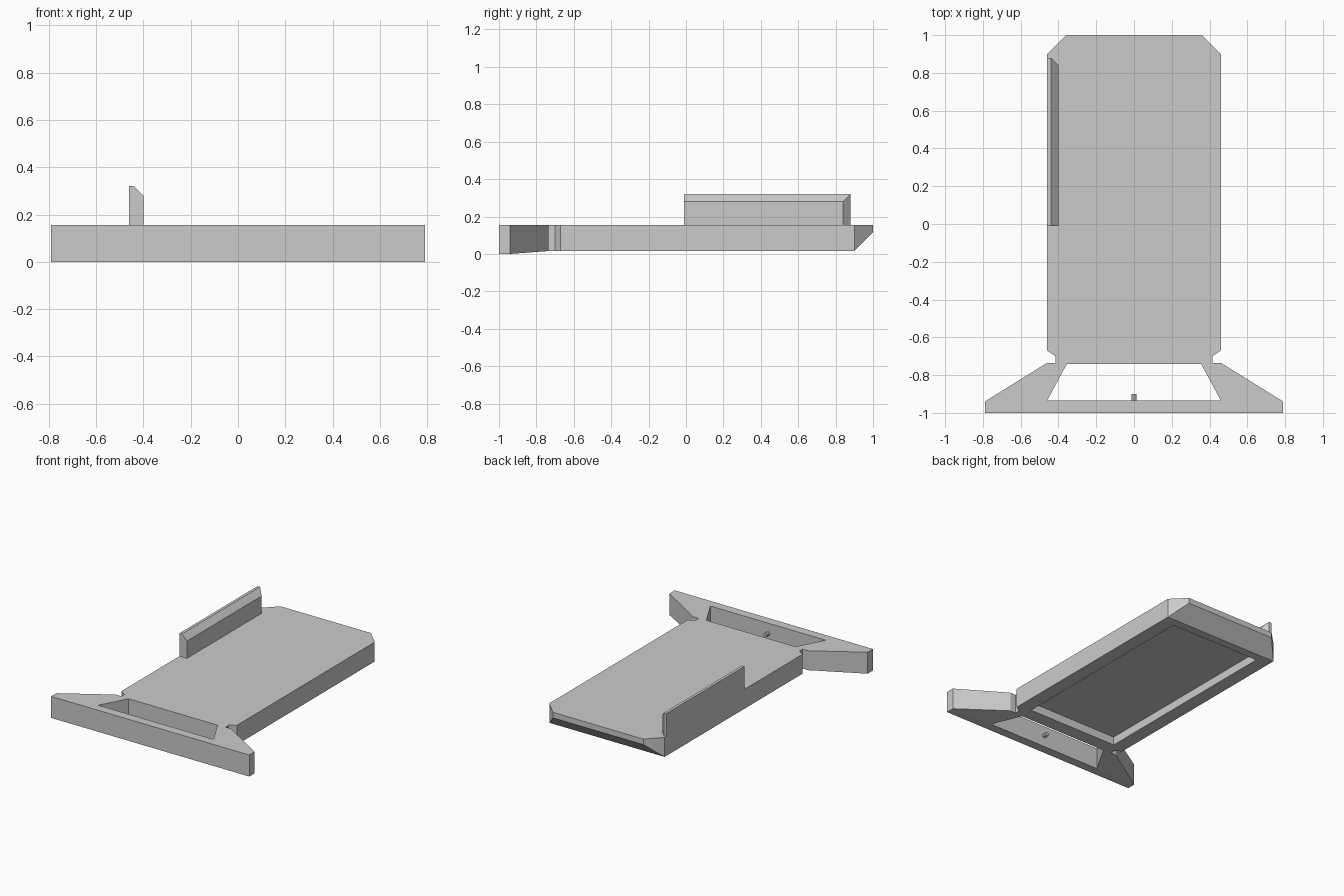
import bpy, bmesh
from math import pi
from mathutils import Matrix

if "Cube" in bpy.data.objects:
    bpy.data.objects.remove(bpy.data.objects["Cube"])

TOP = 0.155
FLOOR = 0.015


def prism(points, vec):
    """Closed bmesh made by sweeping a flat outline along vec."""
    bm = bmesh.new()
    face = bm.faces.new([bm.verts.new(p) for p in points])
    res = bmesh.ops.extrude_face_region(bm, geom=[face], use_keep_orig=True)
    verts = [g for g in res["geom"] if isinstance(g, bmesh.types.BMVert)]
    bmesh.ops.translate(bm, verts=verts, vec=vec)
    bmesh.ops.recalc_face_normals(bm, faces=bm.faces)
    return bm


def slice_mesh(bm, co, no, remove=False):
    """Cut along a plane; optionally discard and cap the outer side."""
    geom = bm.verts[:] + bm.edges[:] + bm.faces[:]
    res = bmesh.ops.bisect_plane(bm, geom=geom, plane_co=co, plane_no=no,
                                 clear_outer=remove)
    if remove:
        edges = [g for g in res["geom_cut"] if isinstance(g, bmesh.types.BMEdge)]
        bmesh.ops.contextual_create(bm, geom=edges)


def finish(bm, name):
    bmesh.ops.recalc_face_normals(bm, faces=bm.faces)
    mesh = bpy.data.meshes.new(name)
    bm.to_mesh(mesh)
    bm.free()
    obj = bpy.data.objects.new(name, mesh)
    bpy.context.collection.objects.link(obj)
    return obj


def mirrored(half, z):
    """Full symmetric outline from its right half."""
    return [(x, y, z) for x, y in half] + [(-x, y, z) for x, y in reversed(half)]


def cut(target, cutter):
    mod = target.modifiers.new(cutter.name, 'BOOLEAN')
    mod.operation = 'DIFFERENCE'
    mod.solver = 'EXACT'
    mod.object = cutter
    cutter.hide_render = True
    cutter.hide_viewport = True


# Main plate with flared crossbar
half = [(0.79, -1), (0.79, -0.94), (0.46, -0.735), (0.415, -0.735),
        (0.415, -0.70), (0.46, -0.67), (0.46, 0.90), (0.36, 1)]
bm = prism(mirrored(half, FLOOR), (0, 0, TOP - FLOOR))
# sloping underside of the back end
slice_mesh(bm, (0, 0.90, FLOOR), (0, 0.10, -0.10), remove=True)
# crossbar underside drops slightly below the plate
slice_mesh(bm, (0, -0.74, 0), (0, 1, 0))
slice_mesh(bm, (0, -0.94, 0), (0, 1, 0))
for v in bm.verts:
    if v.co.z < FLOOR + 0.001 and v.co.y < -0.93:
        v.co.z = 0
plate = finish(bm, "plate")

# Trapezoid window and shallow underside recess
window = [(0.46, -0.935), (0.355, -0.74)]
cut(plate, finish(prism(mirrored(window, -0.1), (0, 0, 0.4)), "window_cutter"))
recess = [(0.36, -0.64), (0.36, 0.84)]
cut(plate, finish(prism(mirrored(recess, -0.1), (0, 0, 0.175)), "recess_cutter"))

# Side rail with bevelled inner top edge and mitred back corner
profile = [(-0.46, TOP), (-0.40, TOP), (-0.40, 0.28), (-0.44, 0.32), (-0.46, 0.32)]
bm = prism([(x, -0.01, z) for x, z in profile], (0, 0.89, 0))
slice_mesh(bm, (-0.40, 0.84, 0), (1, 1, 0), remove=True)
finish(bm, "side_rail")

# Small peg inside the crossbar
bm = bmesh.new()
bmesh.ops.create_cone(bm, cap_ends=True, segments=8, radius1=0.014, radius2=0.014,
                      depth=0.04,
                      matrix=Matrix.Translation((0, -0.92, 0.08)) @ Matrix.Rotation(pi / 2, 4, 'X'))
finish(bm, "peg")
